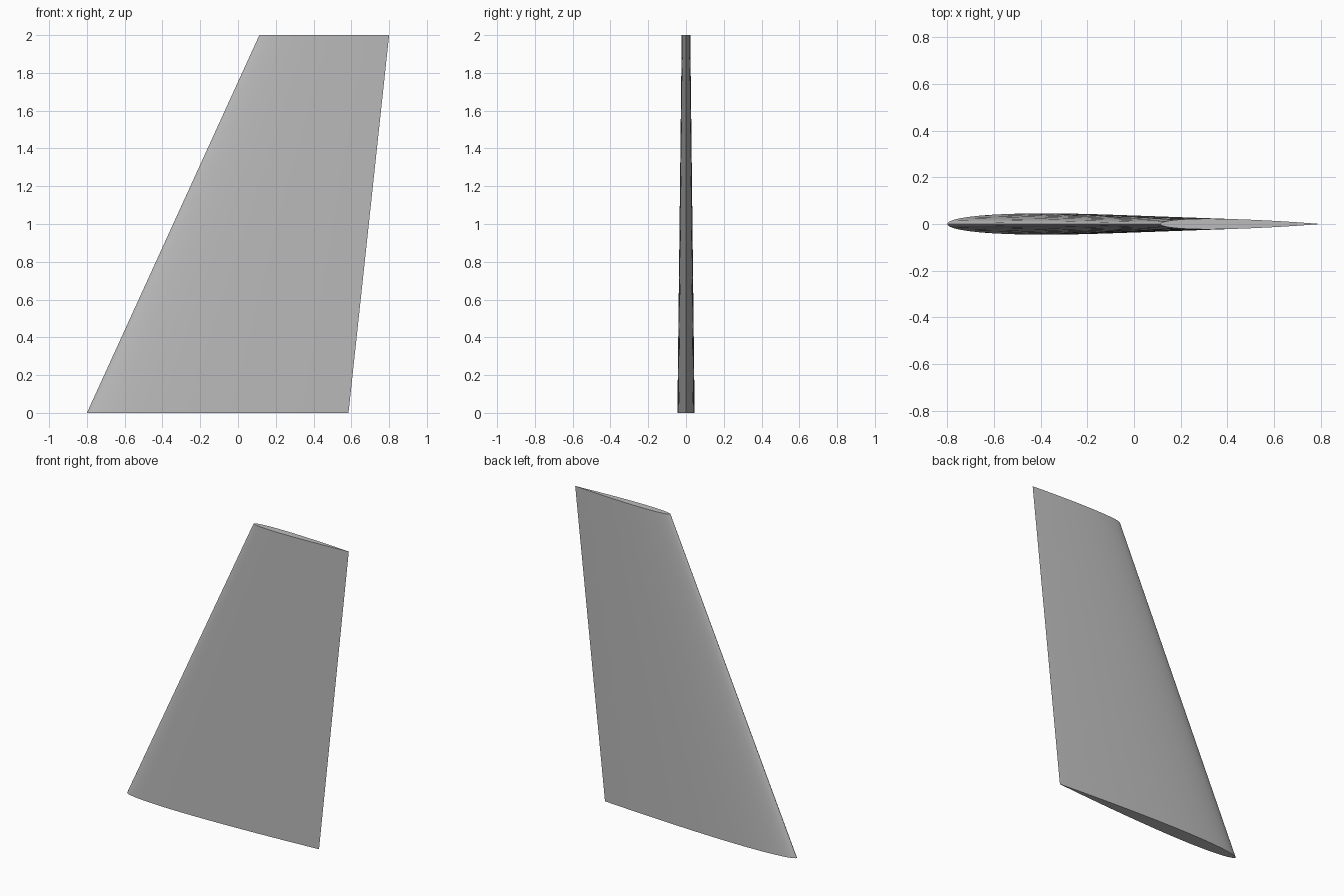
import bpy, bmesh, math

cube = bpy.data.objects.get("Cube")
if cube:
    bpy.data.objects.remove(cube, do_unlink=True)

STEPS = 24
THICKNESS = 0.066


def half_thickness(t):
    """Symmetric airfoil half thickness at chord fraction t, closed at the tail."""
    return 5 * THICKNESS * (0.2969 * math.sqrt(t) - 0.126 * t - 0.3516 * t**2
                            + 0.2843 * t**3 - 0.1036 * t**4)


def section(bm, lead, trail, z):
    """One closed airfoil loop, from the nose along the front side and back."""
    chord = trail - lead
    ring = []
    for i in range(2 * STEPS):
        t = (1 - math.cos(math.pi * i / STEPS)) / 2
        side = -1 if i < STEPS else 1
        y = 0 if i in (0, STEPS) else side * half_thickness(t) * chord
        ring.append(bm.verts.new((lead + t * chord, y, z)))
    return ring


# Painted metal
grey = bpy.data.materials.new("light grey")
grey.use_nodes = True
colour = (0.5, 0.5, 0.5, 1)
grey.diffuse_color = colour
grey.node_tree.nodes["Principled BSDF"].inputs["Base Color"].default_value = colour

# Tapered swept fin between a root and a tip section
bm = bmesh.new()
root = section(bm, -0.8, 0.585, 0)
tip = section(bm, 0.113, 0.8, 2)
for i in range(len(root)):
    j = (i + 1) % len(root)
    bm.faces.new((root[i], root[j], tip[j], tip[i]))
bm.faces.new(root)
bm.faces.new(tip)
bmesh.ops.recalc_face_normals(bm, faces=bm.faces)

mesh = bpy.data.meshes.new("swept_fin")
bm.to_mesh(mesh)
bm.free()
mesh.materials.append(grey)
fin = bpy.data.objects.new("swept_fin", mesh)
bpy.context.collection.objects.link(fin)

# Smooth skin with crisp end caps and trailing edge
bpy.ops.object.select_all(action="DESELECT")
fin.select_set(True)
bpy.context.view_layer.objects.active = fin
bpy.ops.object.shade_smooth_by_angle(angle=math.radians(40))
